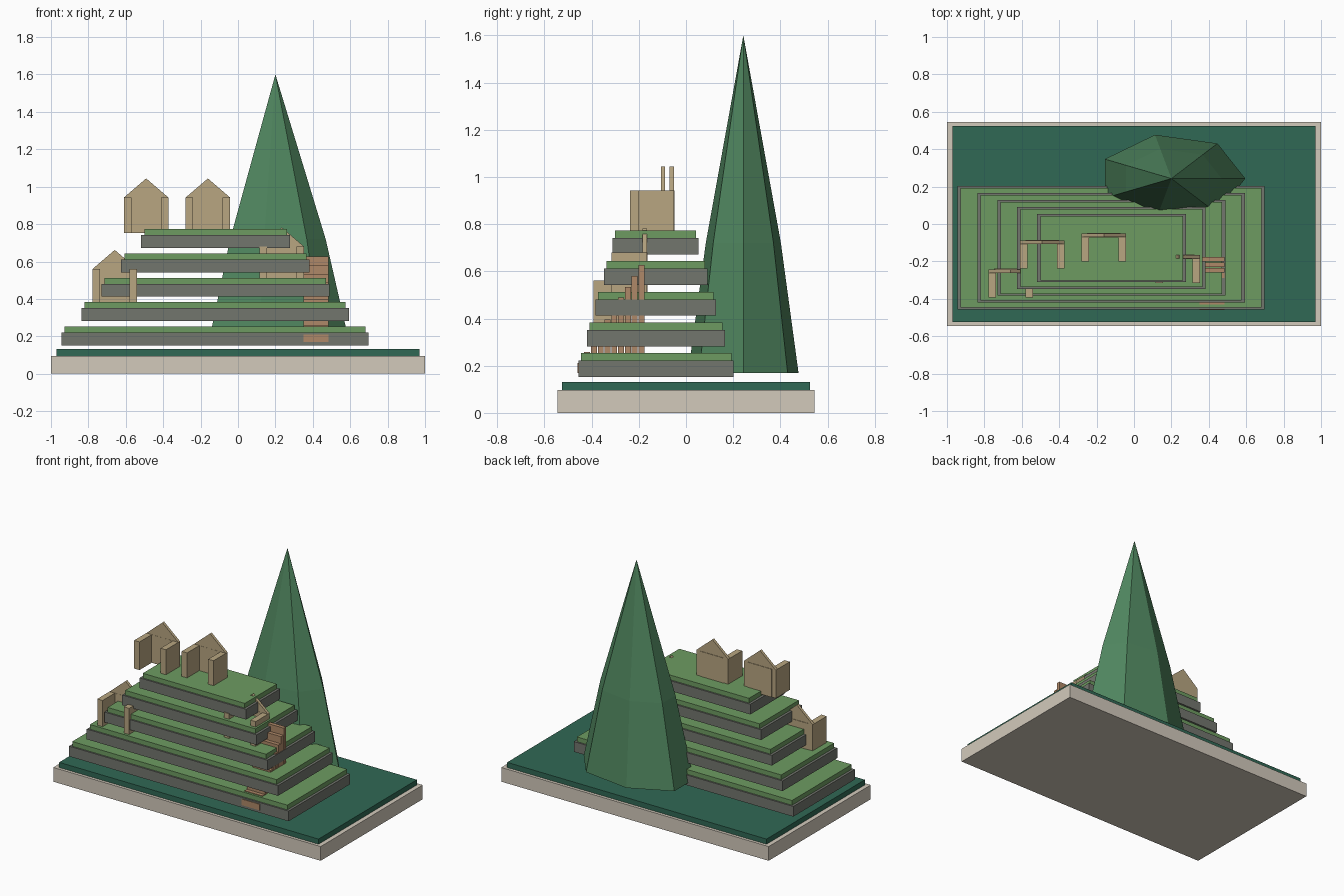
import bpy
import math

if "Cube" in bpy.data.objects:
    bpy.data.objects.remove(bpy.data.objects["Cube"])


def material(name, rgb):
    m = bpy.data.materials.new(name)
    m.diffuse_color = (*rgb, 1)
    m.use_nodes = True
    m.node_tree.nodes["Principled BSDF"].inputs["Base Color"].default_value = m.diffuse_color
    return m


CREAM = material("cream", (0.65, 0.59, 0.50))
POND = material("dark_green", (0.03, 0.14, 0.09))
STONE = material("stone", (0.17, 0.18, 0.155))
GRASS = material("grass", (0.155, 0.33, 0.12))
WALL = material("tan", (0.48, 0.38, 0.22))
STEP = material("brown", (0.43, 0.25, 0.14))
LEAF = material("leaf", (0.08, 0.24, 0.115))


def mesh(name, verts, faces, mat):
    me = bpy.data.meshes.new(name)
    me.from_pydata(verts, [], faces)
    me.materials.append(mat)
    ob = bpy.data.objects.new(name, me)
    bpy.context.collection.objects.link(ob)
    return ob


def extrude(name, profile, y0, y1, mat):
    """Extrude a counter-clockwise xz profile (seen from the front) along y."""
    n = len(profile)
    verts = [(x, y, z) for y in (y0, y1) for x, z in profile]
    faces = [list(range(n)), list(range(2 * n - 1, n - 1, -1))]
    faces += [(i, i + n, (i + 1) % n + n, (i + 1) % n) for i in range(n)]
    return mesh(name, verts, faces, mat)


def box(name, x0, x1, y0, y1, z0, z1, mat):
    return extrude(name, [(x0, z0), (x1, z0), (x1, z1), (x0, z1)], y0, y1, mat)


# plinth and ground sheet
box("plinth", -1, 1, -0.545, 0.545, 0, 0.096, CREAM)
box("ground", -0.97, 0.97, -0.525, 0.525, 0.096, 0.131, POND)

# five stacked terraces: stone slab with an inset grass sheet
for i in range(5):
    x0, x1 = -0.944 + 0.1065 * i, 0.698 - 0.105 * i
    y0, y1 = -0.456 + 0.0363 * i, 0.202 - 0.0373 * i
    z = 0.152 + 0.13 * i
    box(f"terrace_stone_{i + 1}", x0, x1, y0, y1, z, z + 0.069, STONE)
    box(f"terrace_grass_{i + 1}", x0 + 0.017, x1 - 0.017, y0 + 0.01, y1 - 0.01,
        z + 0.069, z + 0.101, GRASS)


# open-fronted houses: two side walls, a back wall and a thin gable
def house(n, x, y, z):
    w, top = 0.119, z + 0.19
    for side, s in (("left", -1), ("right", 1)):
        a, b = sorted((x + s * w, x + s * (w - 0.04)))
        box(f"house_{n}_{side}_wall", a, b, y - 0.15, y, z, top, WALL)
    box(f"house_{n}_back_wall", x - w + 0.03, x + w - 0.03, y - 0.02, y + 0.003, z, top, WALL)
    extrude(f"house_{n}_gable", [(x - w, top), (x + w, top), (x, top + 0.102)],
            y - 0.019, y, WALL)


house(1, -0.491, -0.088, 0.752)
house(2, -0.161, -0.051, 0.752)
house(3, -0.659, -0.242, 0.370)
house(4, 0.234, -0.166, 0.490)

# staircase of ten upright blocks
for i in range(10):
    y = -0.46 + 0.0287 * i
    box(f"stair_{i + 1}", 0.35, 0.484, y, y + 0.025, 0.17, 0.211 + 0.0462 * i, STEP)

# seven-sided tree, wider below the waist
N, CX, CY = 7, 0.2, 0.243
verts = []
for r, z in ((1.0, 0.169), (0.68, 0.72)):
    for k in range(N):
        a = math.tau * k / N
        verts.append((CX + 0.395 * r * math.cos(a), CY + 0.24 * r * math.sin(a), z))
verts.append((CX, CY, 1.6))
faces = [list(range(N - 1, -1, -1))]
for k in range(N):
    j = (k + 1) % N
    faces += [(k, j, j + N, k + N), (k + N, j + N, 2 * N)]
mesh("tree", verts, faces, LEAF)
